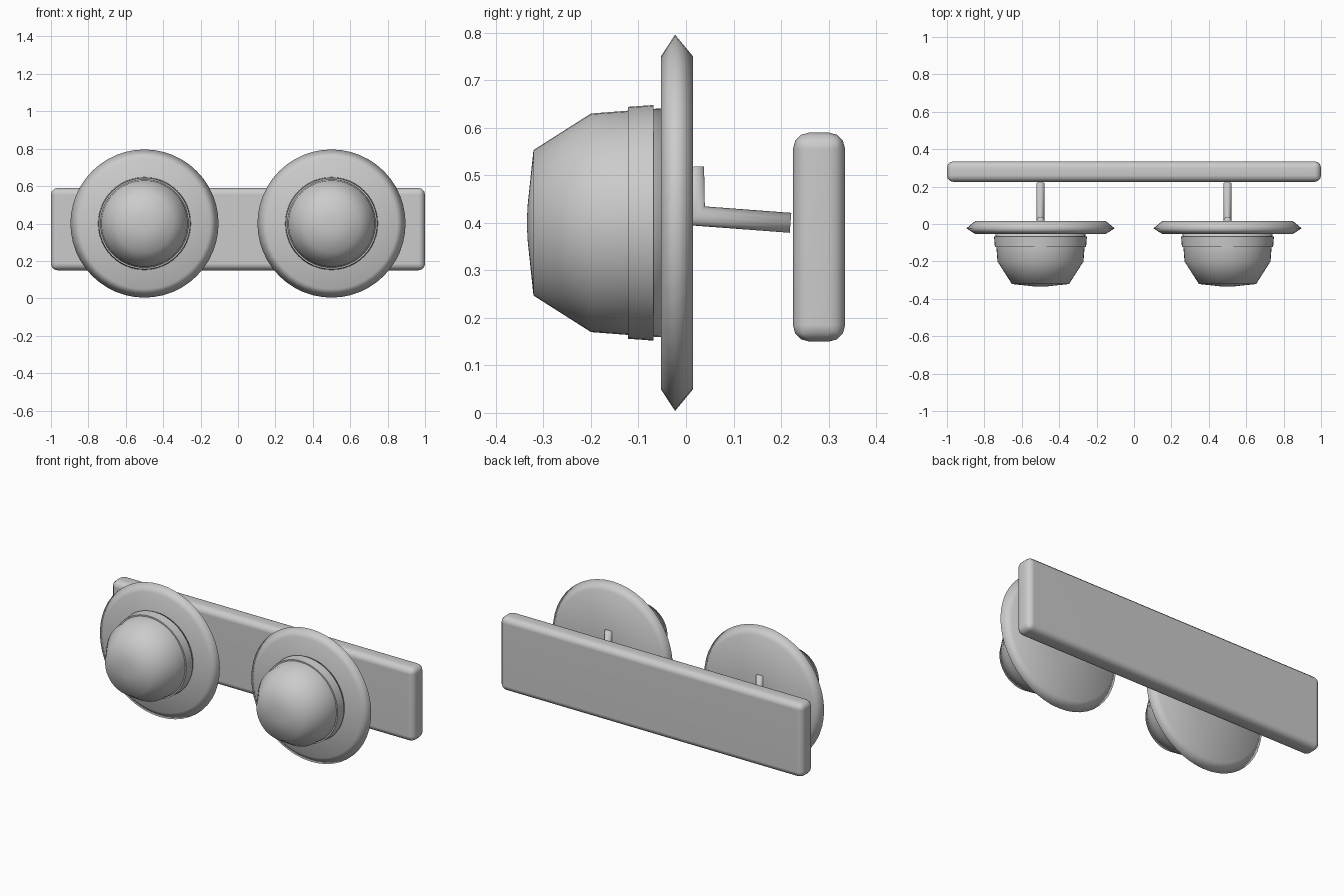
import bpy
import bmesh
from math import cos, sin, tau
from mathutils import Vector

cube = bpy.data.objects.get("Cube")
if cube:
    bpy.data.objects.remove(cube)

SIDES = 48
CENTRE_Z = 0.4

grey = bpy.data.materials.new("light_grey")
grey.use_nodes = True
colour = (0.6, 0.6, 0.6, 1)
grey.diffuse_color = colour
grey.node_tree.nodes["Principled BSDF"].inputs["Base Color"].default_value = colour


def finish(bm, name):
    bmesh.ops.recalc_face_normals(bm, faces=bm.faces)
    for face in bm.faces:
        face.smooth = True
    mesh = bpy.data.meshes.new(name)
    bm.to_mesh(mesh)
    bm.free()
    mesh.materials.append(grey)
    obj = bpy.data.objects.new(name, mesh)
    bpy.context.collection.objects.link(obj)
    return obj


def skin(bm, rings, closed=False):
    """Bridge rings of vertices; cap both ends unless closed."""
    pairs = list(zip(rings, rings[1:]))
    if closed:
        pairs.append((rings[-1], rings[0]))
    for a, b in pairs:
        n = len(a)
        for i in range(n):
            j = (i + 1) % n
            bm.faces.new((a[i], a[j], b[j], b[i]))
    if not closed:
        bm.faces.new(rings[0])
        bm.faces.new(rings[-1])


def lathe(name, x, profile, closed=False):
    """Turn a (y, radius) profile about the lamp axis."""
    bm = bmesh.new()
    rings = []
    for y, r in profile:
        angles = [tau * i / SIDES for i in range(SIDES)]
        rings.append([bm.verts.new((x + r * cos(a), y, CENTRE_Z + r * sin(a)))
                      for a in angles])
    skin(bm, rings, closed)
    return finish(bm, name)


def bent_rod(name, x, radius, path, sides=12):
    """Sweep a circle along a (y, z) path with mitred corners."""
    bm = bmesh.new()
    pts = [Vector((x, y, z)) for y, z in path]
    rings = []
    for k, p in enumerate(pts):
        before = (p - pts[max(k - 1, 0)]).normalized()
        after = (pts[min(k + 1, len(pts) - 1)] - p).normalized()
        tangent = (before + after).normalized()
        direction = after if after.length else before
        across = tangent.cross(Vector((1, 0, 0)))
        stretch = radius / max(tangent.dot(direction), 0.5)
        rings.append([bm.verts.new(p + Vector((radius * cos(tau * i / sides), 0, 0))
                                   + across * stretch * sin(tau * i / sides))
                      for i in range(sides)])
    skin(bm, rings)
    return finish(bm, name)


# Backing board with rounded edges
bm = bmesh.new()
bmesh.ops.create_cube(bm, size=1)
for v in bm.verts:
    v.co = Vector((v.co.x * 2, v.co.y * 0.11 + 0.28, v.co.z * 0.44 + 0.37))
bmesh.ops.bevel(bm, geom=bm.edges[:], offset=0.035, segments=3,
                profile=0.5, affect='EDGES')
board = finish(bm, "backing_board")
weighted = board.modifiers.new("even_shading", 'WEIGHTED_NORMAL')
weighted.keep_sharp = True

# Two matching lamps
for side, x in (("right", -0.5), ("left", 0.5)):
    lathe(side + "_disc", x,
          [(-0.053, 0.05), (-0.053, 0.35), (-0.023, 0.396), (0.015, 0.35), (0.015, 0.05)])
    lathe(side + "_lens", x,
          [(-0.335, 0.004), (-0.333, 0.04), (-0.321, 0.153), (-0.2, 0.23),
           (-0.122, 0.236), (-0.05, 0.241)])
    ring = lathe(side + "_collar", x,
                 [(-0.122, 0.232), (-0.122, 0.244), (-0.068, 0.248), (-0.068, 0.236)],
                 closed=True)
    ring.data.set_sharp_from_angle(angle=0.7)
    bent_rod(side + "_bracket", x, 0.021,
             [(0.017, 0.518), (0.019, 0.415), (0.22, 0.4)])
